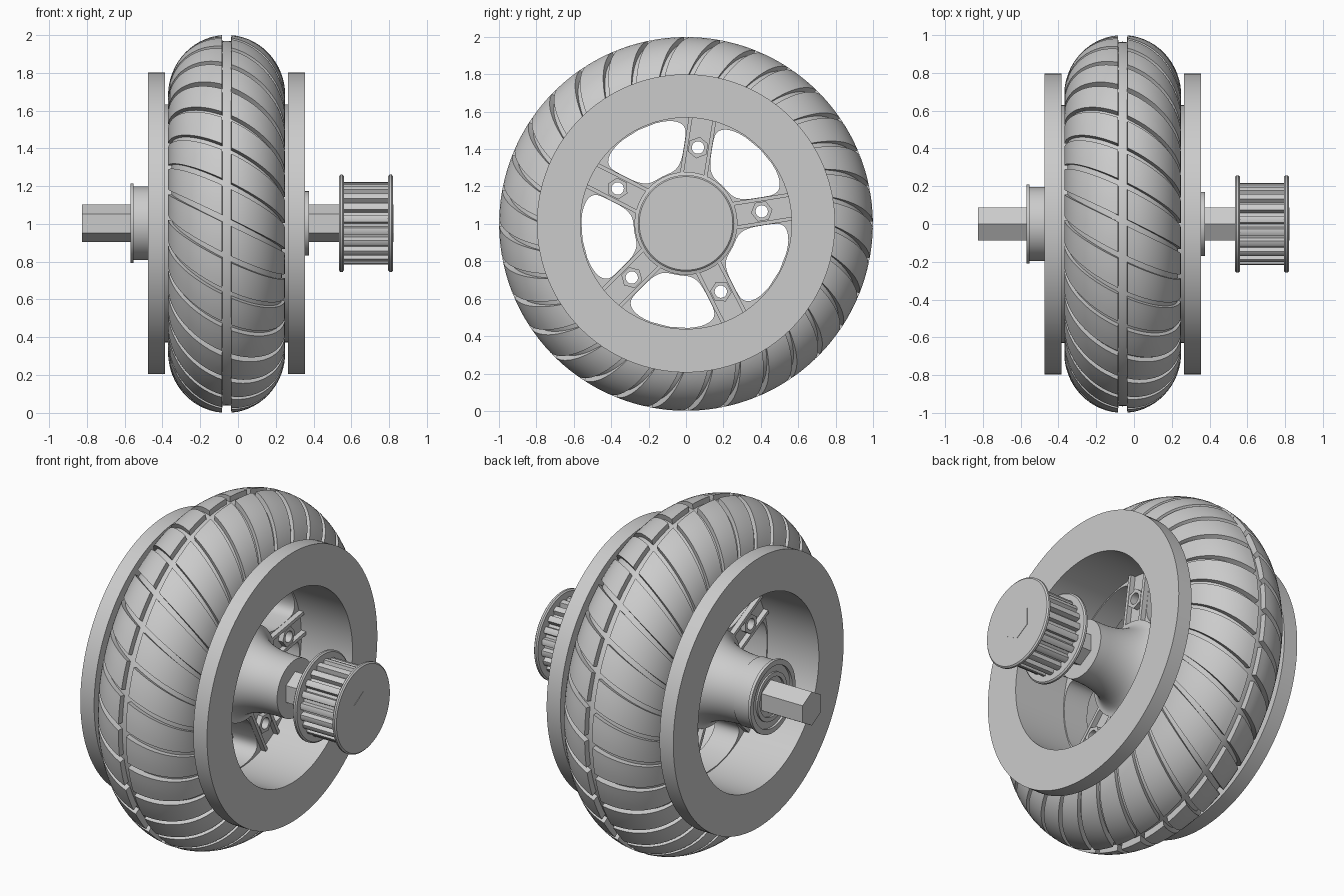
import bpy, bmesh, math
from math import sin, cos, pi, radians
from mathutils import Matrix

if "Cube" in bpy.data.objects:
    bpy.data.objects.remove(bpy.data.objects["Cube"])

AXIS_Z = 1.003
MID = -0.06          # x of the wheel's middle plane
TO_WORLD = Matrix(((0, 0, 1, 0), (1, 0, 0, 0), (0, 1, 0, AXIS_Z), (0, 0, 0, 1)))

grey = bpy.data.materials.new("plain_grey")
grey.diffuse_color = (0.6, 0.6, 0.6, 1)
grey.use_nodes = True
grey.node_tree.nodes["Principled BSDF"].inputs["Base Color"].default_value = grey.diffuse_color


def finish(name, bm, angle=32):
    bmesh.ops.remove_doubles(bm, verts=bm.verts, dist=1e-5)
    bmesh.ops.recalc_face_normals(bm, faces=bm.faces)
    me = bpy.data.meshes.new(name)
    bm.to_mesh(me)
    bm.free()
    me.materials.clear()
    me.materials.append(grey)
    for p in me.polygons:
        p.use_smooth = True
        p.material_index = 0
    me.set_sharp_from_angle(angle=radians(angle))
    ob = bpy.data.objects.new(name, me)
    bpy.context.collection.objects.link(ob)
    return ob


def revolve(name, profile, n=96):
    """Spin a closed (x, radius) outline around the axle."""
    bm = bmesh.new()
    rings = [[bm.verts.new((x, r * cos(2 * pi * i / n), AXIS_Z + r * sin(2 * pi * i / n)))
              for i in range(n)] for x, r in profile]
    for a, b in zip(rings, rings[1:] + rings[:1]):
        for i in range(n):
            j = (i + 1) % n
            bm.faces.new((a[i], a[j], b[j], b[i]))
    return finish(name, bm)


def extrude(name, outlines, x0, x1):
    """Fill flat (y, z) outlines, later ones being holes, from x0 to x1."""
    cu = bpy.data.curves.new(name, 'CURVE')
    cu.dimensions = '2D'
    cu.fill_mode = 'BOTH'
    cu.extrude = (x1 - x0) / 2
    for pts in outlines:
        sp = cu.splines.new('POLY')
        sp.points.add(len(pts) - 1)
        for p, (y, z) in zip(sp.points, pts):
            p.co = (y, z, 0, 1)
        sp.use_cyclic_u = True
    tmp = bpy.data.objects.new(name + "_tmp", cu)
    bpy.context.collection.objects.link(tmp)
    dg = bpy.context.evaluated_depsgraph_get()
    me = bpy.data.meshes.new_from_object(tmp.evaluated_get(dg))
    bm = bmesh.new()
    bm.from_mesh(me)
    bpy.data.objects.remove(tmp)
    bpy.data.meshes.remove(me)
    bm.transform(Matrix.Translation(((x0 + x1) / 2, 0, 0)) @ TO_WORLD)
    return finish(name, bm)


def ngon(r, n, start=0.0, cy=0.0, cz=0.0):
    return [(cy + r * cos(start + 2 * pi * i / n), cz + r * sin(start + 2 * pi * i / n))
            for i in range(n)]


# tyre carcass
def tyre_point(phi, a, b):
    return MID + a * sin(phi), 0.68 + b * cos(phi)


arc = [tyre_point(radians(-90 + 180 * i / 32), 0.292, 0.285) for i in range(33)]
revolve("tyre_carcass", [(MID - 0.28, 0.61)] + arc + [(MID + 0.28, 0.61)], 128)

# curved tread blocks, swept diagonally across the tyre
BLOCKS, NP, NT = 32, 14, 4
pitch = 2 * pi / BLOCKS
bm = bmesh.new()
for k in range(BLOCKS):
    for side in (-1, 1):
        v = {}
        for i in range(NP + 1):
            phi = side * (0.08 + (radians(86) - 0.08) * i / NP)
            for j in range(NT + 1):
                th = k * pitch + 0.15 * phi + pitch * 0.82 * j / NT
                for lay, (a, b) in enumerate(((0.31, 0.32), (0.28, 0.275))):
                    x, r = tyre_point(phi, a, b)
                    v[i, j, lay] = bm.verts.new((x, r * cos(th), AXIS_Z - 0.003 + r * sin(th)))
        for i in range(NP):
            for j in range(NT):
                for lay in (0, 1):
                    bm.faces.new([v[i, j, lay], v[i + 1, j, lay], v[i + 1, j + 1, lay], v[i, j + 1, lay]])
            for j in (0, NT):
                bm.faces.new([v[i, j, 0], v[i + 1, j, 0], v[i + 1, j, 1], v[i, j, 1]])
        for j in range(NT):
            for i in (0, NP):
                bm.faces.new([v[i, j, 0], v[i, j + 1, 0], v[i, j + 1, 1], v[i, j, 1]])
finish("tyre_tread_blocks", bm)

# rim: drum with two wide side flanges
L, R, T = -0.475, 0.355, 0.09
revolve("rim", [(L, 0.565), (L, 0.797), (L + T, 0.797), (L + T, 0.63),
                (R - T, 0.63), (R - T, 0.797), (R, 0.797), (R, 0.565)], 128)

# five-spoke web with rounded windows and bolt holes
SPOKES = [radians(9 + 72 * k) for k in range(5)]


def window(mid):
    pts = []
    for i in range(48):
        t = 2 * pi * i / 48
        c, s = cos(t), sin(t)
        u = math.copysign(abs(c) ** 0.5, c)
        w = math.copysign(abs(s) ** 0.5, s)
        r = 0.42 + 0.14 * w
        ang = mid + u * (radians(36) - math.asin(0.075 / r))
        pts.append((r * cos(ang), r * sin(ang)))
    return pts


WEB0, WEB1 = -0.14, 0.02
bolt = [(0.41 * cos(a), 0.41 * sin(a)) for a in SPOKES]
extrude("spoke_web", [ngon(0.58, 96), ngon(0.08, 24)]
        + [window(a + radians(36)) for a in SPOKES]
        + [ngon(0.033, 20, 0, y, z) for y, z in bolt], WEB0, WEB1)

# nuts and raised spoke edges on both faces of the web
for x0, x1, label in ((WEB1 - 0.002, WEB1 + 0.03, "right"), (WEB0 - 0.03, WEB0 + 0.002, "left")):
    for k, (a, (y, z)) in enumerate(zip(SPOKES, bolt)):
        extrude(f"nut_{label}_{k + 1}", [ngon(0.058, 6, a, y, z), ngon(0.033, 20, 0, y, z)], x0, x1)
        for s in (-1, 1):
            box = [(0.25, 0.054), (0.57, 0.054), (0.57, 0.074), (0.25, 0.074)]
            pts = [(r * cos(a) - s * w * sin(a), r * sin(a) + s * w * cos(a)) for r, w in box]
            extrude(f"spoke_edge_{label}_{k + 1}_{'a' if s < 0 else 'b'}", [pts], x0, x1)


# hub with concave flares to both sides
def flare(x_web, x_end, r_end):
    return [(x_web + (x_end - x_web) * (1 - cos(t)), 0.275 - (0.275 - r_end) * sin(t))
            for t in (i * pi / 20 for i in range(11))]


left = flare(WEB0 - 0.03, -0.42, 0.19)
right = flare(WEB1 + 0.03, 0.31, 0.17)
revolve("hub", [(-0.50, 0.08), (-0.50, 0.19)] + left[::-1] + right
        + [(0.375, 0.17), (0.375, 0.08)])

# left bearing with stepped rings
revolve("bearing", [(-0.45, 0.08), (-0.555, 0.08), (-0.555, 0.115), (-0.566, 0.115), (-0.566, 0.14),
                    (-0.556, 0.14), (-0.556, 0.18), (-0.57, 0.18), (-0.57, 0.21),
                    (-0.553, 0.21), (-0.553, 0.195), (-0.45, 0.195)])

# hexagonal axle
extrude("hex_axle", [ngon(0.1, 6, pi / 2)], -0.825, 0.822)

# belt pulley: toothed drum between two rounded flanges
TEETH = 20
teeth = []
for k in range(TEETH):
    for f, r in ((0, 0.188), (0.28, 0.188), (0.38, 0.215), (0.64, 0.219), (0.9, 0.215)):
        a = 2 * pi * (k + f) / TEETH
        teeth.append((r * cos(a), r * sin(a)))
extrude("pulley_teeth", [teeth], 0.55, 0.80)
for name, x0, x1 in (("pulley_flange_inner", 0.535, 0.56), ("pulley_flange_outer", 0.795, 0.82)):
    revolve(name, [(x0, 0.05), (x0, 0.25), (x0 + 0.007, 0.258), (x1 - 0.007, 0.258),
                   (x1, 0.25), (x1, 0.05)])
